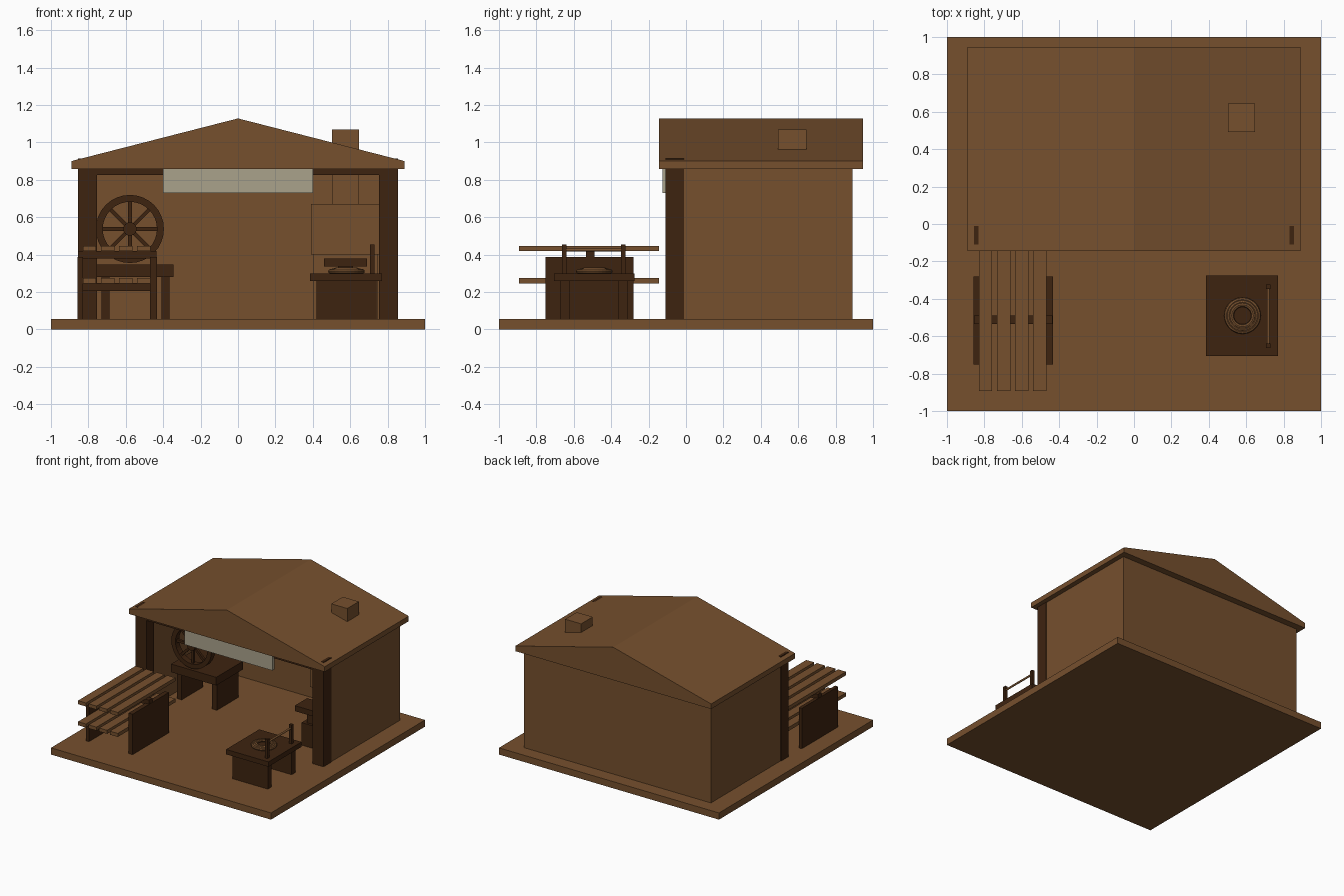
import bpy, bmesh, math
from mathutils import Matrix

if "Cube" in bpy.data.objects:
    bpy.data.objects.remove(bpy.data.objects["Cube"])


def material(name, rgb):
    m = bpy.data.materials.new(name)
    m.diffuse_color = (*rgb, 1)
    m.use_nodes = True
    m.node_tree.nodes["Principled BSDF"].inputs["Base Color"].default_value = m.diffuse_color
    return m


WOOD = material("mid brown wood", (0.181, 0.080, 0.027))
DARK = material("dark brown wood", (0.048, 0.017, 0.005))
PALE = material("pale board", (0.40, 0.36, 0.26))


def finish(name, bm, mat):
    bmesh.ops.recalc_face_normals(bm, faces=bm.faces)
    me = bpy.data.meshes.new(name)
    bm.to_mesh(me)
    bm.free()
    me.materials.append(mat)
    ob = bpy.data.objects.new(name, me)
    bpy.context.collection.objects.link(ob)
    return ob


def box(name, mat, x, y, z):
    """Box from (min, max) pairs."""
    bm = bmesh.new()
    c = [(a + b) / 2 for a, b in (x, y, z)]
    s = [b - a for a, b in (x, y, z)]
    bmesh.ops.create_cube(bm, size=1, matrix=Matrix.Translation(c) @ Matrix.Diagonal((*s, 1)))
    return finish(name, bm, mat)


def lathe(name, mat, profile, n, matrix):
    """Closed (radius, height) profile swept round the local z axis."""
    bm = bmesh.new()
    rings = [[bm.verts.new((r * math.cos(2 * math.pi * i / n), r * math.sin(2 * math.pi * i / n), h))
              for r, h in profile] for i in range(n)]
    k = len(profile)
    for i in range(n):
        a, b = rings[i], rings[(i + 1) % n]
        for j in range(k):
            bm.faces.new((a[j], b[j], b[(j + 1) % k], a[(j + 1) % k]))
    bm.transform(matrix)
    return finish(name, bm, mat)


def rod(name, mat, r, depth, matrix, n=12):
    bm = bmesh.new()
    bmesh.ops.create_cone(bm, cap_ends=True, segments=n, radius1=r, radius2=r, depth=depth, matrix=matrix)
    return finish(name, bm, mat)


# Base and walls
box("base", WOOD, (-1, 1), (-1, 1), (0, 0.055))
box("back_wall", WOOD, (-0.85, 0.85), (0.84, 0.89), (0.05, 0.87))
for side, s in (("left", -1), ("right", 1)):
    box(side + "_wall", WOOD, sorted((s * 0.80, s * 0.85)), (-0.015, 0.85), (0.05, 0.87))
    box(side + "_front_post", DARK, sorted((s * 0.755, s * 0.855)), (-0.11, -0.01), (0.05, 0.915))
box("front_beam", DARK, (-0.853, 0.853), (-0.107, -0.013), (0.825, 0.912))
box("hanging_board", PALE, (-0.4, 0.4), (-0.125, -0.10), (0.73, 0.858))

# Gabled roof, extruded along y
bm = bmesh.new()
outline = [(-0.89, 0.858), (0.89, 0.858), (0.89, 0.9), (0, 1.128), (-0.89, 0.9)]
face = bm.faces.new([bm.verts.new((x, -0.145, z)) for x, z in outline])
ext = bmesh.ops.extrude_face_region(bm, geom=[face])
bmesh.ops.translate(bm, vec=(0, 1.09, 0), verts=[v for v in ext["geom"] if isinstance(v, bmesh.types.BMVert)])
finish("roof", bm, WOOD)

# Hearth, hood and chimney
box("hearth", WOOD, (0.405, 0.745), (0.40, 0.73), (0.05, 0.41))
box("hearth_hood", WOOD, (0.39, 0.76), (0.38, 0.75), (0.40, 0.67))
box("chimney", WOOD, (0.503, 0.648), (0.493, 0.643), (0.66, 1.07))

# Anvil-like work block
box("block_base", DARK, (0.50, 0.65), (0.11, 0.25), (0.05, 0.24))
box("block_neck", DARK, (0.535, 0.615), (0.13, 0.23), (0.23, 0.34))
box("block_top", DARK, (0.46, 0.69), (0.08, 0.24), (0.335, 0.38))

# Work table with rail and rope coil
box("work_table_top", DARK, (0.385, 0.77), (-0.705, -0.275), (0.26, 0.30))
for name, y in (("front", -0.67), ("back", -0.36)):
    box("work_table_%s_leg" % name, DARK, (0.42, 0.74), (y, y + 0.05), (0.05, 0.265))
for name, y in (("front", -0.65), ("back", -0.335)):
    box("rail_%s_post" % name, DARK, (0.707, 0.731), (y - 0.012, y + 0.012), (0.295, 0.455))
rod("rail", WOOD, 0.008, 0.315, Matrix.Translation((0.719, -0.4925, 0.425)) @ Matrix.Rotation(math.pi / 2, 4, 'X'))
for i, r in enumerate((0.086, 0.072, 0.058)):
    circle = [(r + 0.012 * math.cos(a * math.pi / 4), 0.012 * math.sin(a * math.pi / 4)) for a in range(8)]
    lathe("rope_coil_%d" % (i + 1), WOOD, circle, 28, Matrix.Translation((0.58, -0.49, 0.31 + 0.004 * i)))

# Slatted rack
for name, x in (("left", (-0.857, -0.83)), ("right", (-0.47, -0.433))):
    box("rack_%s_panel" % name, DARK, x, (-0.75, -0.28), (0.05, 0.387))
for level, z in (("lower", 0.245), ("upper", 0.418)):
    box("rack_%s_crossbar" % level, DARK, (-0.855, -0.435), (-0.535, -0.49), (z - 0.04, z + 0.002))
    for i in range(4):
        x = -0.83 + i * 0.0965
        box("rack_%s_slat_%d" % (level, i + 1), WOOD, (x, x + 0.072), (-0.892, -0.145), (z, z + 0.029))

# Wheel bench
box("wheel_bench_top", DARK, (-0.755, -0.345), (0.21, 0.56), (0.28, 0.347))
for name, x in (("left", -0.73), ("right", -0.41)):
    box("wheel_bench_%s_leg" % name, DARK, (x, x + 0.043), (0.25, 0.53), (0.05, 0.285))

# Spoked wheel facing the front
at = Matrix.Translation((-0.578, 0.245, 0.537)) @ Matrix.Rotation(math.pi / 2, 4, 'X')
lathe("wheel_rim", DARK, [(0.145, -0.025), (0.182, -0.025), (0.182, 0.025), (0.145, 0.025)], 32, at)
rod("wheel_hub", DARK, 0.036, 0.06, at, 16)
for i in range(8):
    spoke = box("wheel_spoke_%d" % (i + 1), DARK, (0.02, 0.15), (-0.01, 0.01), (-0.01, 0.01))
    spoke.data.transform(at @ Matrix.Rotation(i * math.pi / 4, 4, 'Z'))
